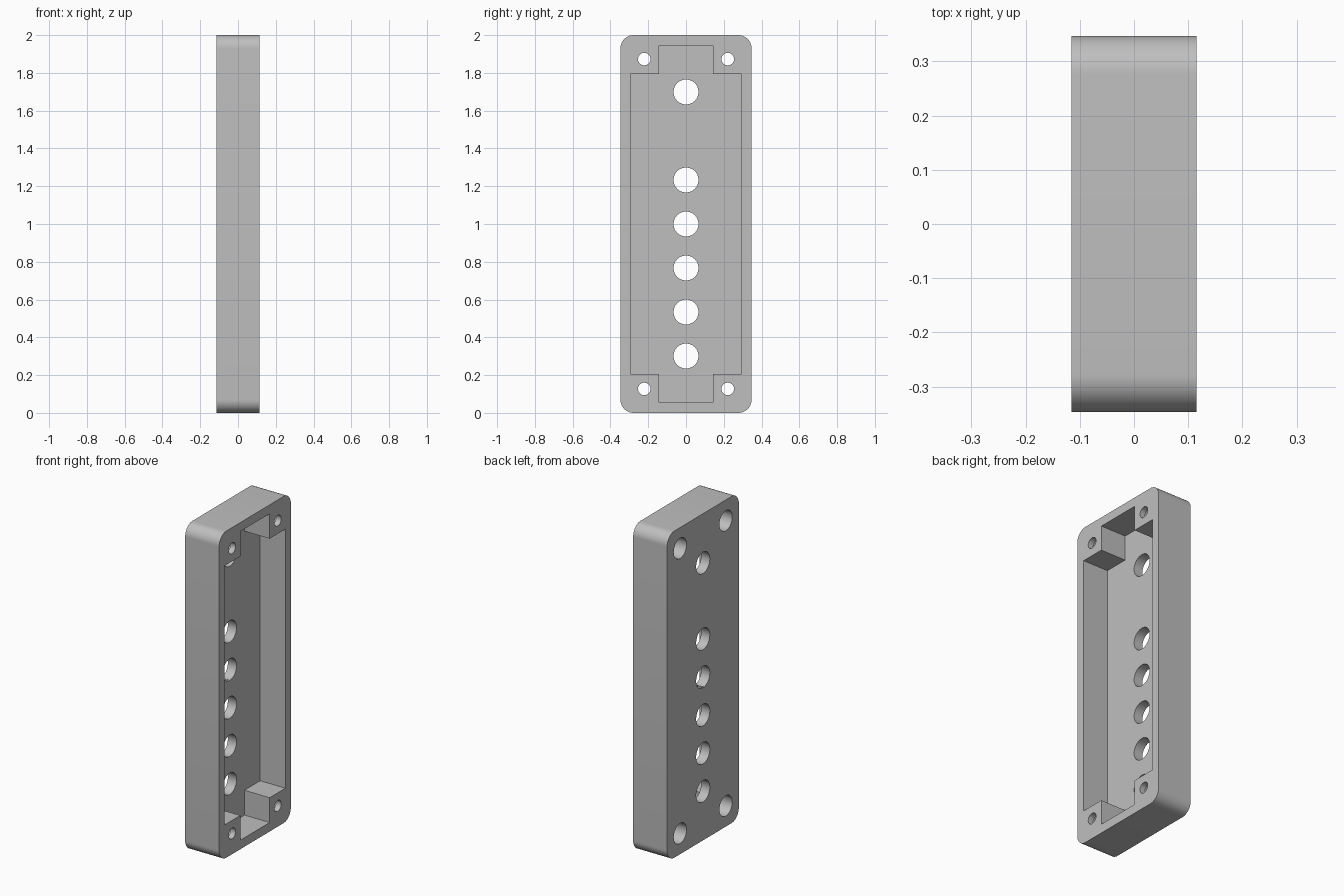
import bpy, bmesh, math

cube = bpy.data.objects.get("Cube")
if cube:
    bpy.data.objects.remove(cube, do_unlink=True)

HALF_X, HALF_Y, HEIGHT = 0.115, 0.347, 2.0
FLOOR_X = -0.056      # inner face of the closed side
LEDGE_X = 0.08        # bottom of the screw head recesses

grey = bpy.data.materials.new("plain grey")
grey.use_nodes = True
colour = (0.52, 0.52, 0.52, 1)
grey.diffuse_color = colour
grey.node_tree.nodes["Principled BSDF"].inputs["Base Color"].default_value = colour


def prism(name, outline, x0, x1):
    """Extrude a (y, z) outline along x."""
    bm = bmesh.new()
    face = bm.faces.new([bm.verts.new((x0, y, z)) for y, z in outline])
    new = bmesh.ops.extrude_face_region(bm, geom=[face])["geom"]
    bmesh.ops.translate(bm, vec=(x1 - x0, 0, 0),
                        verts=[g for g in new if isinstance(g, bmesh.types.BMVert)])
    bmesh.ops.recalc_face_normals(bm, faces=bm.faces)
    mesh = bpy.data.meshes.new(name)
    bm.to_mesh(mesh)
    bm.free()
    mesh.materials.append(grey)
    obj = bpy.data.objects.new(name, mesh)
    bpy.context.collection.objects.link(obj)
    return obj


def arc(y, z, radius, start, sweep, steps):
    return [(y + radius * math.cos(start + sweep * i / steps),
             z + radius * math.sin(start + sweep * i / steps)) for i in range(steps + 1)]


def circle(y, z, radius):
    return arc(y, z, radius, 0, math.tau, 48)[:-1]


# Rounded outer block
R = 0.07
outline = []
for i, (sy, sz) in enumerate([(1, 1), (-1, 1), (-1, -1), (1, -1)]):
    outline += arc(sy * (HALF_Y - R), HEIGHT / 2 + sz * (HEIGHT / 2 - R),
                   R, i * math.pi / 2, math.pi / 2, 12)
case = prism("enclosure_shell", outline, -HALF_X, HALF_X)

cutters = []

# Cavity, with the four corners left solid as screw posts
quarter = [(0.294, 0.793), (0.142, 0.793), (0.142, 0.945)]
top = quarter + [(-y, z) for y, z in reversed(quarter)]
cross = [(y, 1 + z) for y, z in top] + [(-y, 1 - z) for y, z in top]
cutters.append(prism("cavity_cutter", cross, FLOOR_X, 0.2))

# Row of panel holes through the floor
for k in (-3, -2, -1, 0, 1, 3):
    cutters.append(prism("panel_hole_cutter", circle(0, 1 + k * 0.233, 0.066), -0.2, 0))

# Recessed screw holes at the corners
for sy in (-1, 1):
    for sz in (-1, 1):
        y, z = sy * 0.221, 1 + sz * 0.873
        cutters.append(prism("screw_recess_cutter", circle(y, z, 0.062), -0.2, LEDGE_X))
        cutters.append(prism("screw_hole_cutter", circle(y, z, 0.033), 0, 0.2))

for cutter in cutters:
    cutter.hide_render = True
    mod = case.modifiers.new("cut", "BOOLEAN")
    mod.operation = "DIFFERENCE"
    mod.solver = "EXACT"
    mod.object = cutter

bpy.ops.object.select_all(action="DESELECT")
case.select_set(True)
bpy.context.view_layer.objects.active = case
for mod in list(case.modifiers):
    bpy.ops.object.modifier_apply(modifier=mod.name)
for cutter in cutters:
    bpy.data.objects.remove(cutter, do_unlink=True)

bpy.ops.object.shade_smooth_by_angle(angle=math.radians(30))
